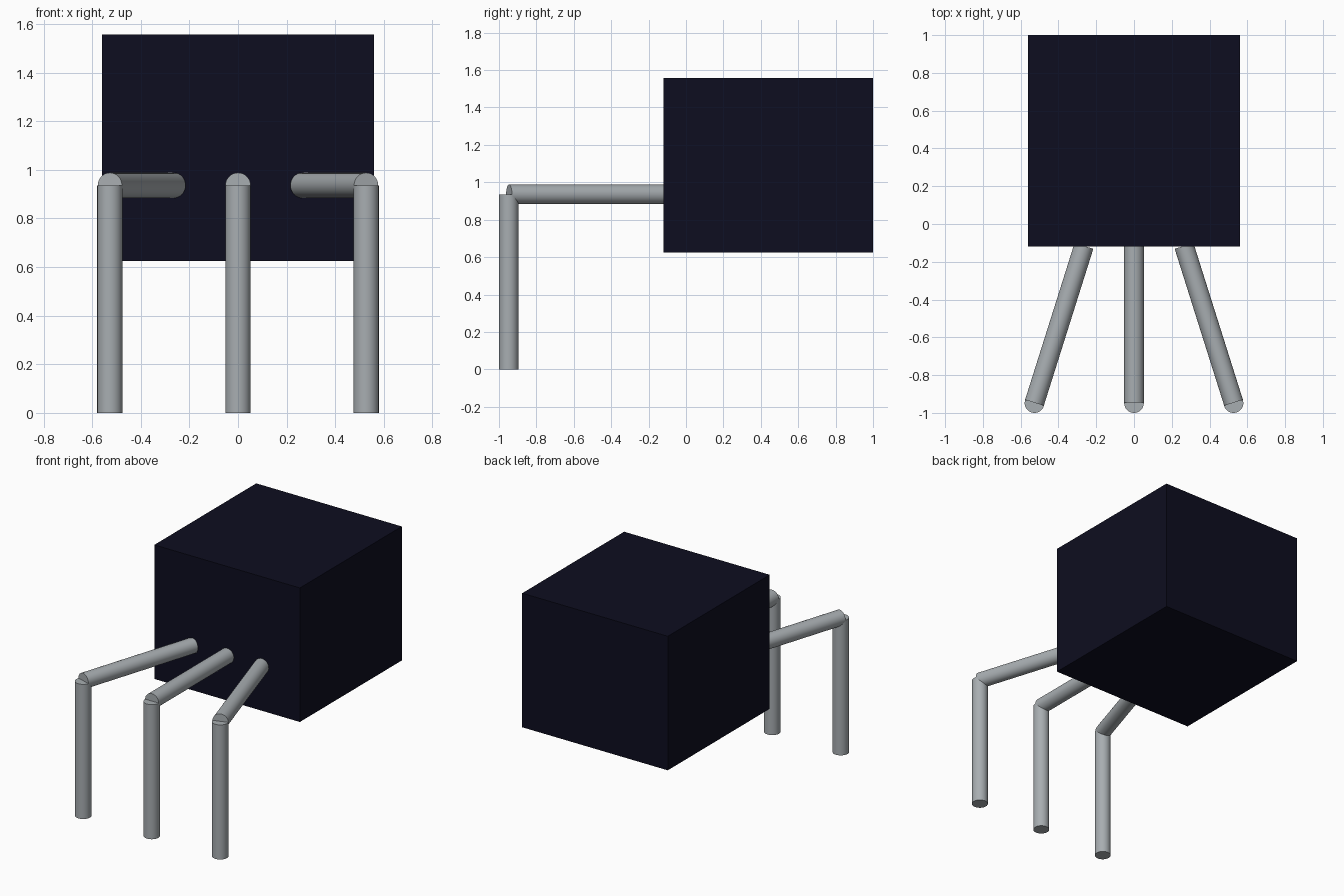
import bpy
from mathutils import Vector

cube = bpy.data.objects.get("Cube")
if cube:
    bpy.data.objects.remove(cube, do_unlink=True)


def make_material(name, rgb):
    mat = bpy.data.materials.new(name)
    mat.use_nodes = True
    color = (*rgb, 1.0)
    mat.diffuse_color = color
    mat.node_tree.nodes["Principled BSDF"].inputs["Base Color"].default_value = color
    return mat


navy = make_material("dark navy", (0.004, 0.004, 0.014))
grey = make_material("pale grey", (0.39, 0.42, 0.44))
RADIUS = 0.052


def tube(name, start, end):
    """Capped round tube running between two points."""
    start, end = Vector(start), Vector(end)
    axis = end - start
    bpy.ops.mesh.primitive_cylinder_add(
        vertices=32, radius=RADIUS, depth=axis.length, location=(start + end) / 2,
        rotation=axis.to_track_quat("Z", "Y").to_euler())
    obj = bpy.context.object
    obj.name = name
    obj.data.materials.append(grey)
    bpy.ops.object.shade_smooth_by_angle()


# Main box
bpy.ops.mesh.primitive_cube_add(size=1, location=(0, 0.44, 1.091))
box = bpy.context.object
box.name = "box_body"
box.scale = (1.12, 1.12, 0.932)
box.data.materials.append(navy)

# Three arms fanning out from the box front, each carried by an upright leg
ARM_Z = 0.936
for side, x in (("right", -1), ("middle", 0), ("left", 1)):
    foot_x = 0.527 * x
    tube(side + "_arm", (foot_x, -0.946, ARM_Z), (0.265 * x, -0.116, ARM_Z))
    tube(side + "_leg", (foot_x, -0.948, 0), (foot_x, -0.948, ARM_Z))
